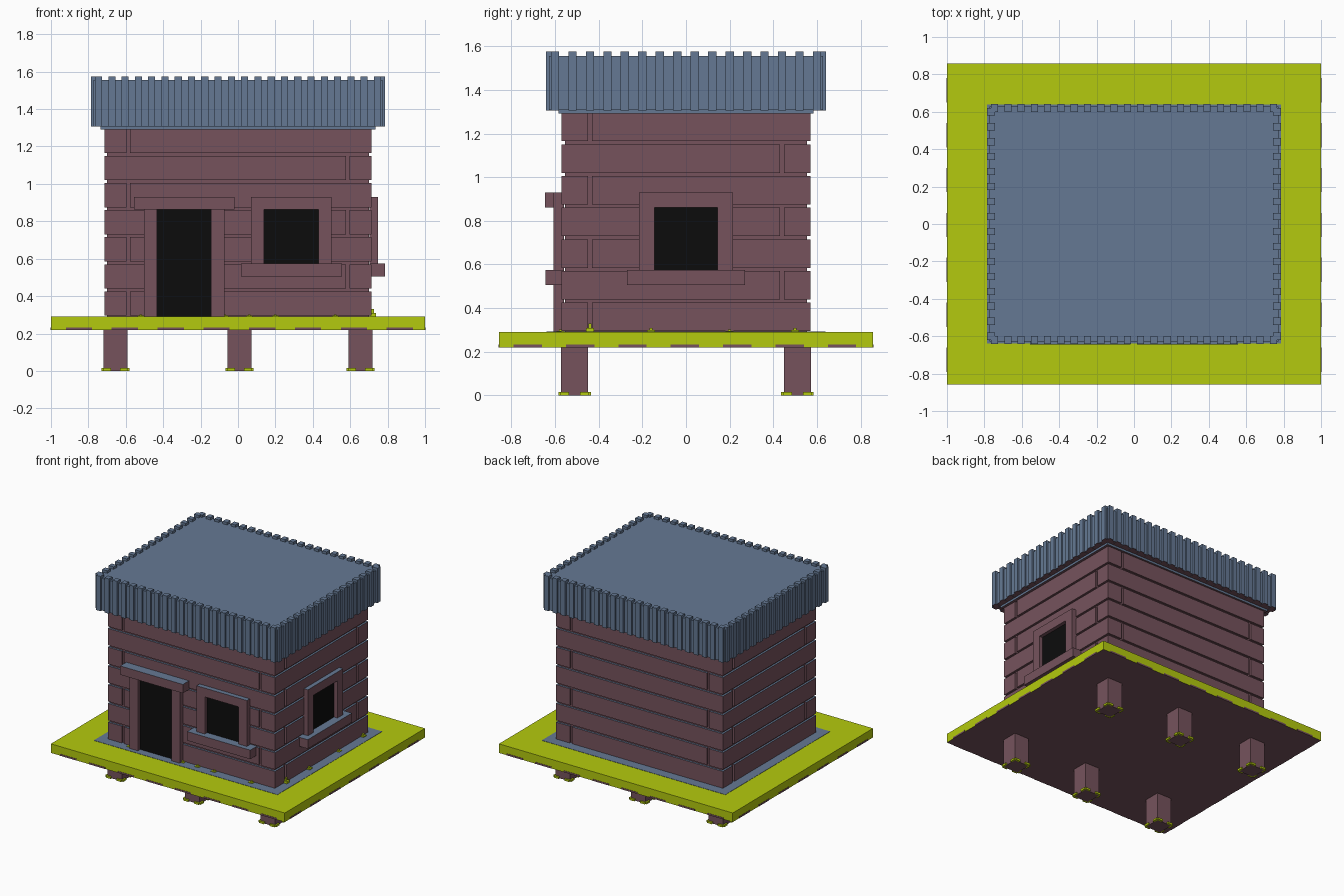
import bpy, bmesh

if "Cube" in bpy.data.objects:
    bpy.data.objects.remove(bpy.data.objects["Cube"])

def mat(name, r, g, b):
    m = bpy.data.materials.new(name)
    m.diffuse_color = (r, g, b, 1)
    m.use_nodes = True
    m.node_tree.nodes["Principled BSDF"].inputs["Base Color"].default_value = m.diffuse_color
    return m

SLATE = mat("slate blue", 0.130, 0.191, 0.296)
BROWN = mat("brown wood", 0.180, 0.086, 0.108)
GREEN = mat("moss green", 0.456, 0.591, 0.0044)
BLACK = mat("dark opening", 0.0037, 0.0037, 0.0037)

def part(name, boxes, side, top=None, bottom=None):
    """One object from boxes (x0,x1,y0,y1,z0,z1), coloured by face direction."""
    bm = bmesh.new()
    for x0, x1, y0, y1, z0, z1 in boxes:
        vs = bmesh.ops.create_cube(bm, size=1)["verts"]
        for v in vs:
            v.co = (x1 if v.co.x > 0 else x0, y1 if v.co.y > 0 else y0, z1 if v.co.z > 0 else z0)
    bm.normal_update()
    mats = [side, top or side, bottom or side]
    for f in bm.faces:
        f.material_index = 1 if f.normal.z > 0.5 else 2 if f.normal.z < -0.5 else 0
    me = bpy.data.meshes.new(name)
    bm.to_mesh(me)
    bm.free()
    for m in mats:
        me.materials.append(m)
    ob = bpy.data.objects.new(name, me)
    bpy.context.collection.objects.link(ob)
    return ob

# Platform, with the sheltered patch around the house
part("platform", [(-1, 1, -0.857, 0.857, 0.22, 0.29)], GREEN, GREEN, BROWN)
part("floor_patch", [(-0.785, 0.785, -0.64, 0.64, 0.285, 0.292)], SLATE)

# Worn brown strips along the lower edge of the platform
strips = []
for s in (-1, 1):
    for i in range(8):
        x = -0.92 + i * 0.245
        strips.append((x, x + 0.14, s * 0.857 - 0.002, s * 0.857 + 0.002, 0.22, 0.233))
    for i in range(7):
        y = -0.79 + i * 0.24
        strips.append((s - 0.002, s + 0.002, y, y + 0.13, 0.22, 0.233))
part("platform_edge_wear", strips, BROWN)

# Six legs with mossy feet
legs, moss = [], []
for x in (-0.655, 0.008, 0.655):
    for y in (-0.51, 0.51):
        legs.append((x - 0.063, x + 0.063, y - 0.062, y + 0.062, 0, 0.225))
        for s in (-1, 1):
            for o in (-0.045, 0.045):
                a, b = sorted((s * 0.06, s * 0.075))
                moss.append((x + a, x + b, y + o - 0.02, y + o + 0.02, 0, 0.015))
                moss.append((x + o - 0.02, x + o + 0.02, y + a, y + b, 0, 0.015))
part("legs", legs, BROWN)
part("leg_moss", moss, GREEN)

# Wall core and pinwheel courses of planks, mirrored every other course
part("wall_core", [(-0.70, 0.70, -0.555, 0.555, 0.29, 1.30)], BROWN, SLATE)
planks = []
for i in range(7):
    z0 = 0.295 + 0.145 * i
    z1 = z0 + 0.13
    for x0, x1, y0, y1 in ((-0.577, 0.715, -0.57, -0.45), (-0.715, -0.595, -0.57, 0.43),
                           (-0.715, 0.577, 0.45, 0.57), (0.595, 0.715, -0.43, 0.57)):
        if i % 2:
            x0, x1 = -x1, -x0
        planks.append((x0, x1, y0, y1, z0, z1))
part("wall_planks", planks, BROWN, SLATE, BROWN)

# Door
part("door_opening", [(-0.432, -0.145, -0.578, -0.57, 0.292, 0.862)], BLACK)
part("door_frame", [(-0.502, -0.432, -0.606, -0.56, 0.292, 0.862),
                    (-0.145, -0.073, -0.606, -0.56, 0.292, 0.862),
                    (-0.557, -0.02, -0.645, -0.56, 0.862, 0.93)], BROWN, SLATE, BROWN)

# Windows: (along, outward, height) boxes placed on the front or the right wall
def window(name, c, place):
    def bx(a0, a1, d0, d1, z0, z1):
        return place(c + a0, c + a1, d0, d1) + (z0, z1)
    part(name + "_opening", [bx(-0.145, 0.145, 0, 0.008, 0.575, 0.862)], BLACK)
    part(name + "_frame", [bx(-0.215, -0.145, -0.01, 0.036, 0.575, 0.862),
                           bx(0.145, 0.215, -0.01, 0.036, 0.575, 0.862),
                           bx(-0.215, 0.215, -0.01, 0.036, 0.862, 0.93),
                           bx(-0.27, 0.27, -0.01, 0.073, 0.505, 0.575)], BROWN, SLATE, BROWN)

window("front_window", 0.285, lambda a0, a1, d0, d1: (a0, a1, -0.57 - d1, -0.57 - d0))
window("side_window", 0.0, lambda a0, a1, d0, d1: (0.713 + d0, 0.713 + d1, a0, a1))

# Roof slab with a narrow band below it
part("roof_band", [(-0.735, 0.735, -0.585, 0.585, 1.292, 1.312)], SLATE, SLATE, BROWN)
part("roof_slab", [(-0.773, 0.773, -0.628, 0.628, 1.308, 1.556)], SLATE, SLATE, BROWN)

# Battens around the roof edge, standing proud of the top
ribs = []
for s in (-1, 1):
    for i in range(22):
        x = -0.7455 + i * 0.071
        a, b = sorted((s * 0.60, s * 0.642))
        ribs.append((x - 0.019, x + 0.019, a, b, 1.306, 1.575))
    for i in range(16):
        y = -0.60 + i * 0.08
        a, b = sorted((s * 0.742, s * 0.785))
        ribs.append((a, b, y - 0.019, y + 0.019, 1.306, 1.575))
part("roof_battens", ribs, SLATE, SLATE, BROWN)

# Grass tufts at the foot of the walls
tufts = [(x, -0.575, 0.012) for x in (-0.52, -0.07, 0.06, 0.2, 0.52)]
tufts += [(0.72, y, h) for y, h in ((-0.44, 0.04), (-0.16, 0.02), (0.2, 0.012), (0.5, 0.02))]
part("grass_tufts", [(x - w, x + w, y - w, y + w, 0.29, 0.29 + h * k)
                     for x, y, h in tufts for w, k in ((0.018, 0.5), (0.007, 1.0))], GREEN)
